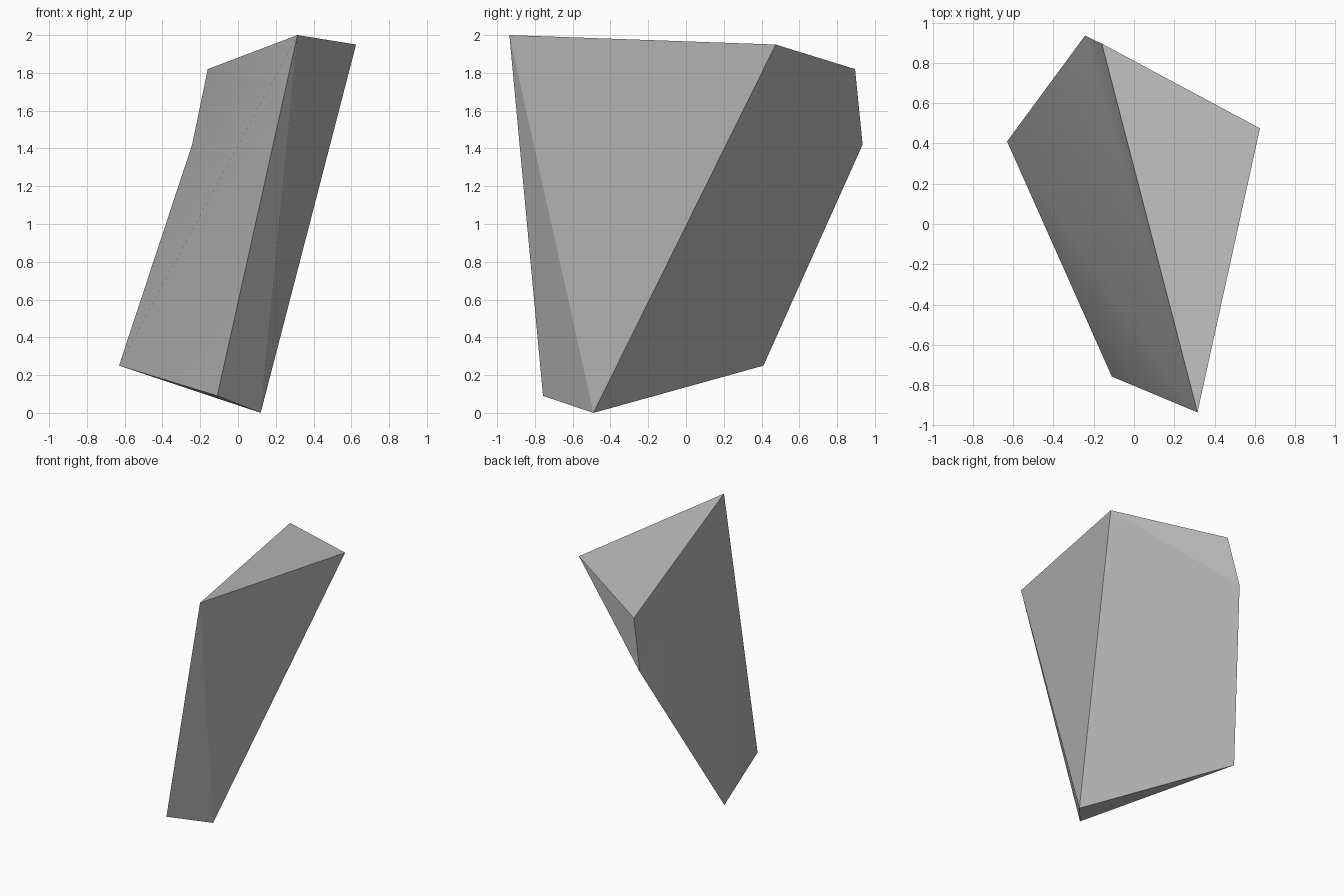
import bpy, bmesh, math

if "Cube" in bpy.data.objects:
    bpy.data.objects.remove(bpy.data.objects["Cube"])

# Corner points of the stone shard
corners = {
    "A": (0.315, -0.935, 2.0),    # top front peak
    "B": (0.625, 0.475, 1.95),    # top right
    "C": (-0.16, 0.895, 1.82),    # top back
    "D": (-0.243, 0.935, 1.42),   # back shoulder
    "E": (-0.63, 0.41, 0.25),     # lower left
    "F": (-0.11, -0.757, 0.09),   # lower front
    "G": (0.12, -0.49, 0.0),      # bottom tip
}
# Facets: top, right, front, left side, underside, back
facets = ["ABC", "AGB", "AFG", "ACD", "ADE", "AEF", "EGF", "GED", "GDB", "BDC"]

bm = bmesh.new()
v = {k: bm.verts.new(p) for k, p in corners.items()}
for f in facets:
    bm.faces.new([v[c] for c in f])
bmesh.ops.recalc_face_normals(bm, faces=bm.faces[:])

mesh = bpy.data.meshes.new("stone_shard")
bm.to_mesh(mesh)
bm.free()
shard = bpy.data.objects.new("stone_shard", mesh)
bpy.context.collection.objects.link(shard)

# One plain grey
grey = bpy.data.materials.new("stone grey")
grey.diffuse_color = (0.5, 0.5, 0.5, 1)
grey.use_nodes = True
grey.node_tree.nodes["Principled BSDF"].inputs["Base Color"].default_value = grey.diffuse_color
mesh.materials.append(grey)

# Soften shallow creases, keep the strong ridges
bpy.context.view_layer.objects.active = shard
shard.select_set(True)
bpy.ops.object.shade_smooth_by_angle(angle=math.radians(30))
